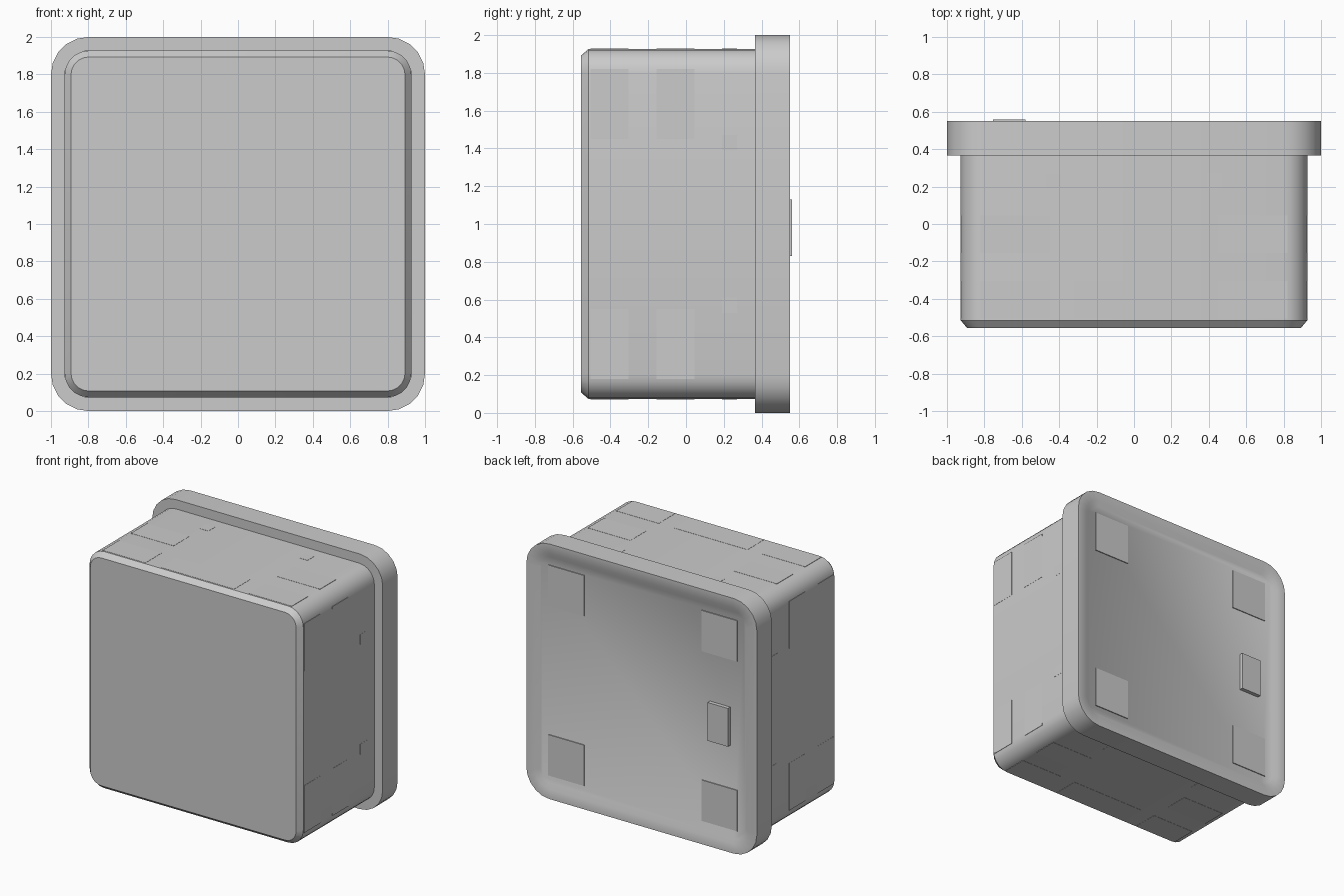
import bpy, bmesh, math

if "Cube" in bpy.data.objects:
    bpy.data.objects.remove(bpy.data.objects["Cube"])

grey = bpy.data.materials.new("plain grey")
grey.diffuse_color = (0.6, 0.6, 0.6, 1)
grey.use_nodes = True
grey.node_tree.nodes["Principled BSDF"].inputs["Base Color"].default_value = grey.diffuse_color
CZ = 1.0      # height of the box centre
W = 0.927     # half width of the body


def finish(bm, name, smooth=True):
    bmesh.ops.recalc_face_normals(bm, faces=bm.faces)
    me = bpy.data.meshes.new(name)
    bm.to_mesh(me)
    bm.free()
    me.materials.append(grey)
    ob = bpy.data.objects.new(name, me)
    bpy.context.collection.objects.link(ob)
    if smooth:
        bpy.ops.object.select_all(action='DESELECT')
        bpy.context.view_layer.objects.active = ob
        ob.select_set(True)
        bpy.ops.object.shade_smooth_by_angle(angle=math.radians(30))
    return ob


def rounded_loft(name, rings, seg=5):
    """Loft rounded squares given as (y, half width, corner radius)."""
    bm = bmesh.new()
    loops = []
    for y, h, r in rings:
        loop = []
        for c in range(4):
            mid = math.radians(45 + 90 * c)
            cx = math.copysign(h - r, math.cos(mid))
            cz = math.copysign(h - r, math.sin(mid))
            for i in range(seg + 1):
                a = math.radians(90 * c + 90 * i / seg)
                loop.append(bm.verts.new((cx + r * math.cos(a), y, CZ + cz + r * math.sin(a))))
        loops.append(loop)
    for a, b in zip(loops, loops[1:]):
        n = len(a)
        for i in range(n):
            bm.faces.new((a[i], a[(i + 1) % n], b[(i + 1) % n], b[i]))
    bm.faces.new(loops[0])
    bm.faces.new(loops[-1])
    return finish(bm, name)


def plate(name, lo, hi):
    """Thin box between two corners."""
    bm = bmesh.new()
    bmesh.ops.create_cube(bm, size=1)
    for v in bm.verts:
        v.co = [(l + h) / 2 + c * (h - l) for l, h, c in zip(lo, hi, v.co)]
    return finish(bm, name, smooth=False)


# Body with chamfered front edge
rounded_loft("body", [(-0.555, 0.893, 0.095), (-0.515, W, 0.13), (0.37, W, 0.13)])

# Wider rim with a shallow sloped recess on the back
FLOOR = 0.53
rounded_loft("back_rim", [(0.365, 1.0, 0.2), (0.55, 1.0, 0.2),
                          (0.55, 0.925, 0.13), (FLOOR, 0.89, 0.1)])

# Small plates on the four sides: (centre, along y, half length, half depth)
T = 0.0015
corner = [(s * 0.635, y, 0.185, 0.1) for s in (-1, 1) for y in (-0.405, -0.055)]
tabs = [(s * 0.43, 0.23, 0.04, 0.04) for s in (-1, 1)]
middle = [(0, -0.405, 0.32, 0.1)]
for s, side in ((1, "top"), (-1, "bottom")):
    z = CZ + s * W
    for u, y, a, b in corner + tabs + middle:
        # Follow the flat face only
        u0, u1 = max(u - a, -0.82), min(u + a, 0.82)
        plate(side + "_plate", (u0, y - b, z - T), (u1, y + b, z + T))
for s, side in ((-1, "left"), (1, "right")):
    x = s * W
    for u, y, a, b in corner + tabs:
        plate(side + "_plate", (x - T, y - b, CZ + u - a), (x + T, y + b, CZ + u + a))

# Square plates in the back corners and one raised tab
for sx in (-1, 1):
    for sz in (-1, 1):
        x, z = sx * 0.665, CZ + sz * 0.665
        plate("back_plate", (x - 0.155, FLOOR - 0.001, z - 0.16),
              (x + 0.155, FLOOR + 0.007, z + 0.16))
plate("back_tab", (-0.755, FLOOR - 0.001, 0.83), (-0.58, 0.56, 1.13))
